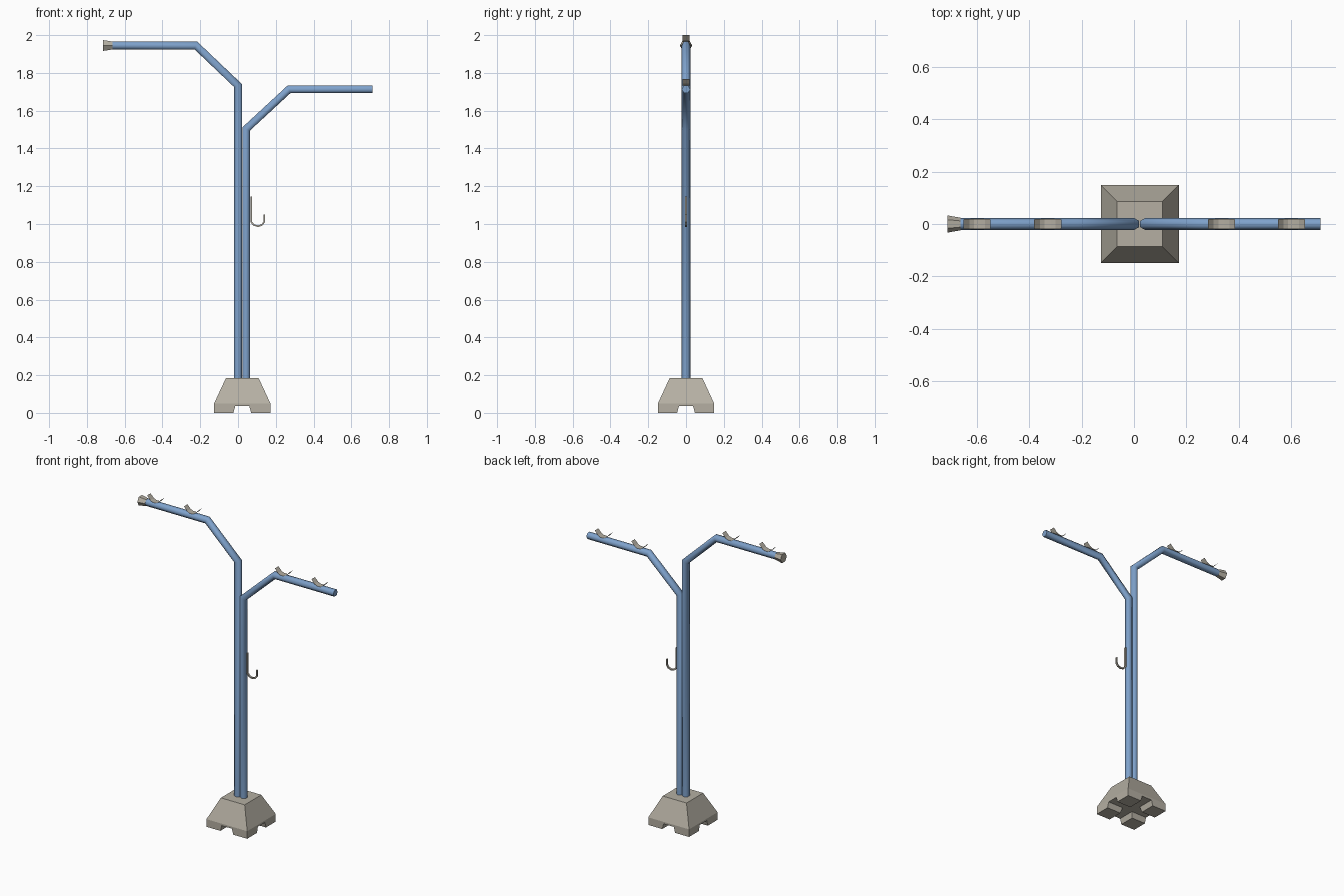
import bpy, bmesh, math
from mathutils import Vector

if "Cube" in bpy.data.objects:
    bpy.data.objects.remove(bpy.data.objects["Cube"])


def material(name, rgb):
    m = bpy.data.materials.new(name)
    m.diffuse_color = (*rgb, 1)
    m.use_nodes = True
    m.node_tree.nodes["Principled BSDF"].inputs["Base Color"].default_value = m.diffuse_color
    return m


BLUE = material("blue paint", (0.21, 0.36, 0.60))
STONE = material("warm grey", (0.46, 0.43, 0.365))


def finish(name, bm, mat):
    me = bpy.data.meshes.new(name)
    bm.to_mesh(me)
    bm.free()
    me.materials.append(mat)
    ob = bpy.data.objects.new(name, me)
    bpy.context.collection.objects.link(ob)
    return ob


def sweep(name, path, section, mat, scales=None, smooth=False):
    """Sweep a closed (normal, y) section along an xz path with mitred bends."""
    pts = [Vector(p) for p in path]
    bm = bmesh.new()
    rings = []
    for i, p in enumerate(pts):
        a = (p - pts[i - 1]).normalized() if i else (pts[1] - p).normalized()
        b = (pts[i + 1] - p).normalized() if i < len(pts) - 1 else a
        t = (a + b).normalized()
        n = Vector((-t.y, t.x)) / t.dot(a)
        s = scales[i] if scales else 1
        rings.append([bm.verts.new((p.x + n.x * u * s, v * s, p.y + n.y * u * s))
                      for u, v in section])
    k = len(section)
    for r0, r1 in zip(rings, rings[1:]):
        for j in range(k):
            f = bm.faces.new((r0[j], r0[(j + 1) % k], r1[(j + 1) % k], r1[j]))
            f.smooth = smooth
    for r in (rings[0], rings[-1]):
        cap = bm.faces.new(r)
        for e in cap.edges:
            e.smooth = False
    bmesh.ops.recalc_face_normals(bm, faces=bm.faces)
    return finish(name, bm, mat)


def hexagon(r):
    return [(r * math.sin(k * math.pi / 3), r * math.cos(k * math.pi / 3)) for k in range(6)]


# Two bent hexagonal poles standing side by side
sweep("tall_pole", [(0, 0.17), (0, 1.733), (-0.223, 1.945), (-0.668, 1.945)],
      hexagon(0.023), BLUE, smooth=True)
sweep("short_pole", [(0.043, 0.17), (0.043, 1.503), (0.27, 1.713), (0.713, 1.713)],
      hexagon(0.023), BLUE, smooth=True)

# Flared end cap on the tall arm
sweep("flared_end", [(-0.664, 1.945), (-0.714, 1.945)], hexagon(1), STONE,
      scales=[0.024, 0.033])

# Side hook
sweep("side_hook", [(0.069, 1.145), (0.069, 1.012), (0.083, 0.995), (0.106, 0.988),
                    (0.127, 0.995), (0.139, 1.012), (0.139, 1.05)],
      [(-0.004, -0.006), (0.004, -0.006), (0.004, 0.006), (-0.004, 0.006)], STONE)

# Curved sheet cradles sitting on the arms
for i, (cx, z) in enumerate([(-0.6, 1.965), (-0.33, 1.965), (0.335, 1.733), (0.602, 1.733)]):
    bm = bmesh.new()
    rows = []
    for u, h, w in [(-0.052, 0.035, 0.018), (-0.03, 0.01, 0.0195), (-0.012, 0.001, 0.02),
                    (0.012, 0.001, 0.02), (0.03, 0.01, 0.0195), (0.052, 0.035, 0.018)]:
        rows.append([bm.verts.new((cx + u, y, z + h)) for y in (-w, w)])
    for a, b in zip(rows, rows[1:]):
        bm.faces.new((a[0], b[0], b[1], a[1]))
    finish(f"cradle_{i + 1}", bm, STONE)


def loft(bm, levels):
    """Stack rectangles (x0, x1, y0, y1, z) into a closed solid."""
    rings = [[bm.verts.new(c) for c in ((x0, y0, z), (x1, y0, z), (x1, y1, z), (x0, y1, z))]
             for x0, x1, y0, y1, z in levels]
    for a, b in zip(rings, rings[1:]):
        for j in range(4):
            bm.faces.new((a[j], a[(j + 1) % 4], b[(j + 1) % 4], b[j]))
    bm.faces.new(rings[0])
    bm.faces.new(rings[-1])


# Tapered block base on four feet, leaving crossed channels underneath
CX, H, T = 0.0225, 0.149, 0.087
bm = bmesh.new()
loft(bm, [(CX - h, CX + h, -h, h, z) for h, z in ((H, 0.037), (H, 0.05), (T, 0.184))])
for sx in (-1, 1):
    for sy in (-1, 1):
        levels = []
        for inner, z in ((0.047, 0), (0.037, 0.037)):
            xs = sorted((CX + sx * inner, CX + sx * H))
            ys = sorted((sy * inner, sy * H))
            levels.append((*xs, *ys, z))
        loft(bm, levels)
bmesh.ops.recalc_face_normals(bm, faces=bm.faces)
finish("block_base", bm, STONE)
